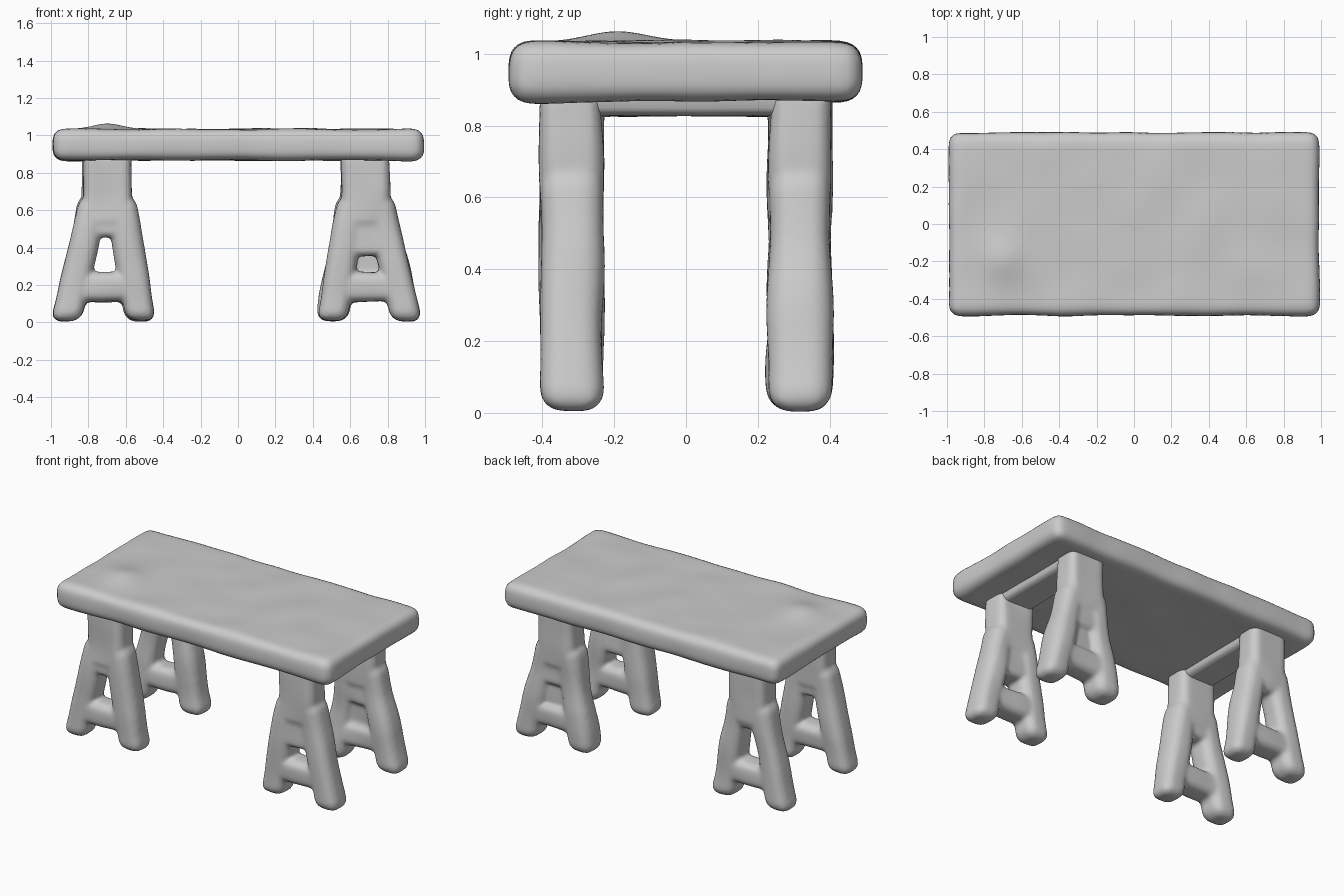
import bpy, bmesh, math
from mathutils import Matrix, Vector, noise

cube = bpy.data.objects.get("Cube")
if cube:
    bpy.data.objects.remove(cube, do_unlink=True)

stone = bpy.data.materials.new("plain_grey")
stone.use_nodes = True
GREY = (0.6, 0.6, 0.6, 1)
stone.diffuse_color = GREY
stone.node_tree.nodes["Principled BSDF"].inputs["Base Color"].default_value = GREY


def block(bm, low, high, low_size, high_size, bevel):
    """Rounded tapered block running from low to high; sizes are (x, y)."""
    part = bmesh.new()
    verts = bmesh.ops.create_cube(part, size=1)["verts"]
    for v in verts:
        end, size = (high, high_size) if v.co.z > 0 else (low, low_size)
        v.co = Vector((end[0] + v.co.x * size[0], end[1] + v.co.y * size[1], end[2]))
    bmesh.ops.bevel(part, geom=part.edges[:], offset=bevel, segments=4,
                    profile=0.5, affect='EDGES', clamp_overlap=True)
    mesh = bpy.data.meshes.new("part")
    part.to_mesh(mesh)
    part.free()
    bm.from_mesh(mesh)
    bpy.data.meshes.remove(mesh)


def finish(name, bm, voxel, smooth, lumps, extra=None):
    """Fuse the blocks into one soft skin and give it hand-made lumps."""
    mesh = bpy.data.meshes.new(name)
    bm.to_mesh(mesh)
    bm.free()
    ob = bpy.data.objects.new(name, mesh)
    bpy.context.collection.objects.link(ob)
    remesh = ob.modifiers.new("fuse", 'REMESH')
    remesh.mode = 'VOXEL'
    remesh.voxel_size = voxel
    soften = ob.modifiers.new("soften", 'SMOOTH')
    soften.factor = 0.5
    soften.iterations = smooth
    fused = bpy.data.meshes.new_from_object(
        ob.evaluated_get(bpy.context.evaluated_depsgraph_get()))
    ob.modifiers.clear()
    ob.data = fused
    bpy.data.meshes.remove(mesh)
    fused.name = name
    normals = [v.normal.copy() for v in fused.vertices]
    for v, n in zip(fused.vertices, normals):
        v.co += n * noise.noise(v.co * 4) * lumps
        if extra:
            extra(v, n)
    fused.materials.clear()
    fused.materials.append(stone)
    fused.shade_smooth()
    return ob


# Table top, with a low swelling near one front corner
def swelling(v, n):
    if n.z > 0.5:
        d = ((v.co.x + 0.7) / 0.1) ** 2 + ((v.co.y + 0.2) / 0.11) ** 2
        v.co.z += 0.025 * math.exp(-d)


bm = bmesh.new()
block(bm, (0, 0, 0.866), (0, 0, 1.034), (1.98, 0.98), (1.98, 0.98), 0.055)
finish("table_top", bm, 0.02, 3, 0.008, swelling)

# Shallow rails under the top, joining the legs of each end
for side, x in (("right", -0.7), ("left", 0.68)):
    bm = bmesh.new()
    block(bm, (x, 0, 0.825), (x, 0, 0.92), (0.2, 0.6), (0.24, 0.6), 0.025)
    finish(side + "_rail", bm, 0.015, 3, 0.004)


# A-shaped legs; web_z is where the gap between the struts closes
def leg(name, foot_x, top_x, y, web_z, filled=False):
    bm = bmesh.new()
    for s in (-1, 1):
        block(bm, (foot_x + s * 0.2, y, 0.005), (top_x + s * 0.07, y, 0.68),
              (0.17, 0.18), (0.15, 0.17), 0.06)
    block(bm, (top_x, y, 0.5), (top_x, y, 0.92), (0.26, 0.17), (0.26, 0.18), 0.05)
    block(bm, (foot_x, y, 0.11), (foot_x, y, 0.265), (0.36, 0.16), (0.32, 0.16), 0.05)
    block(bm, (foot_x, y, web_z), (top_x, y, 0.62), (0.26, 0.15), (0.2, 0.15), 0.03)
    if filled:
        block(bm, (foot_x, y, 0.18), (top_x, y, 0.5), (0.26, 0.09), (0.2, 0.09), 0.02)
    finish(name, bm, 0.013, 6, 0.012)


leg("front_right_leg", -0.72, -0.70, -0.318, 0.46)
leg("back_right_leg", -0.72, -0.70, 0.318, 0.49)
leg("front_left_leg", 0.70, 0.68, -0.318, 0.36)
leg("back_left_leg", 0.70, 0.68, 0.318, 0.40, filled=True)
